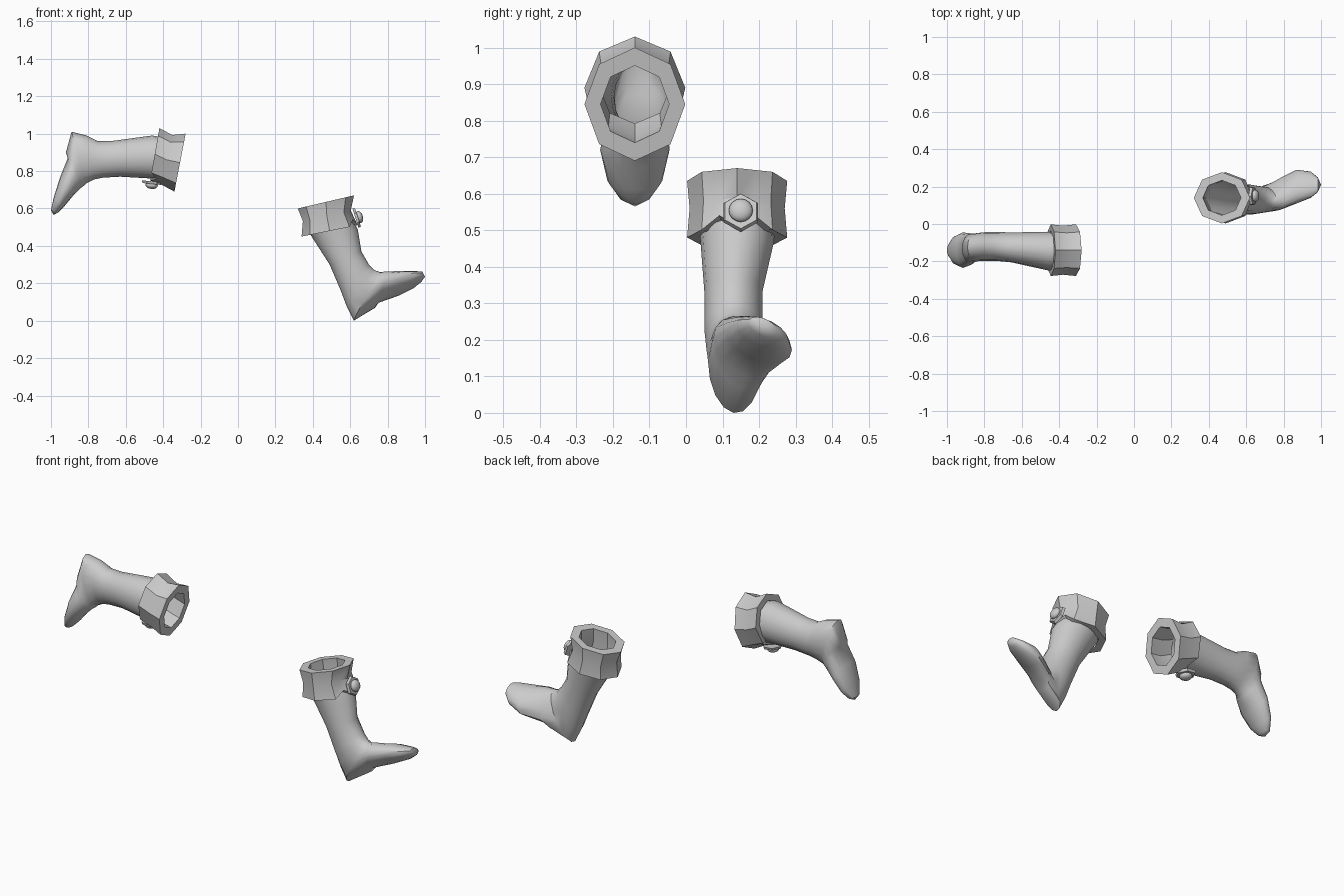
import bpy, bmesh, math
from mathutils import Vector

cube = bpy.data.objects.get("Cube")
if cube:
    bpy.data.objects.remove(cube, do_unlink=True)

leather = bpy.data.materials.new("grey leather")
leather.use_nodes = True
leather.diffuse_color = (.6, .6, .6, 1)
leather.node_tree.nodes["Principled BSDF"].inputs["Base Color"].default_value = (.6, .6, .6, 1)
SIDES = 16


def finish(name, bm, crease):
    """Turn a bmesh into a smooth shaded object."""
    bmesh.ops.recalc_face_normals(bm, faces=bm.faces)
    mesh = bpy.data.meshes.new(name)
    bm.to_mesh(mesh)
    bm.free()
    mesh.materials.append(leather)
    obj = bpy.data.objects.new(name, mesh)
    bpy.context.collection.objects.link(obj)
    bpy.ops.object.select_all(action="DESELECT")
    obj.select_set(True)
    bpy.context.view_layer.objects.active = obj
    bpy.ops.object.shade_smooth_by_angle(angle=math.radians(crease))
    return obj


def section(back, front, y, half_width, roll=0, scale=1, octagon=False):
    """Cross-section between a back (or sole) point and a front (or instep) point."""
    a = Vector((back[0], y, back[1]))
    b = Vector((front[0], y, front[1]))
    centre, forward = (a + b) / 2, (b - a) / 2
    side = Vector((0, half_width, -half_width * roll))
    points = []
    for i in range(SIDES):
        angle = math.tau * i / SIDES
        reach = scale
        if octagon and i % 2:
            reach *= math.cos(math.pi / 8)
        points.append(centre + (forward * math.cos(angle) + side * math.sin(angle)) * reach)
    return points


def loft(name, sections, tip=None, crease=40):
    """Skin a row of sections, optionally closing the end on a tip point."""
    bm = bmesh.new()
    rings = [[bm.verts.new(p) for p in s] for s in sections]
    for low, high in zip(rings, rings[1:]):
        for i in range(SIDES):
            j = (i + 1) % SIDES
            bm.faces.new((low[i], low[j], high[j], high[i]))
    if tip:
        end = bm.verts.new(tip)
        for i in range(SIDES):
            bm.faces.new((rings[-1][i], rings[-1][(i + 1) % SIDES], end))
    return finish(name, bm, crease)


def build_cuff(name, bottom, middle, top, y, half_width):
    """Folded cuff: scalloped lower edge, waist, thick rim and inner lining."""
    def ring(ends, scale=1):
        return section(*ends, y, half_width, scale=scale, octagon=True)
    hem = ring(bottom)
    rise = (Vector((top[1][0], 0, top[1][1])) - Vector((bottom[1][0], 0, bottom[1][1]))).normalized()
    for i in (1, SIDES - 1):
        hem[i] += rise * .035
    return loft(name, [ring(bottom, .74), hem, ring(middle, .95), ring(top),
                       ring(top, .68), ring(middle, .74), ring(bottom, .7)], crease=35)


def build_fastener(prefix, centre, normal):
    """Six-sided tab with a round button on it."""
    turn = Vector(normal).to_track_quat("Z", "Y").to_matrix().to_4x4()
    for part, offset, flat in (("tab", 0, 1), ("button", .014, .6)):
        bm = bmesh.new()
        if part == "tab":
            bmesh.ops.create_cone(bm, cap_ends=True, segments=6, radius1=.055,
                                  radius2=.05, depth=.014)
        else:
            bmesh.ops.create_uvsphere(bm, u_segments=16, v_segments=10, radius=.033)
        bmesh.ops.scale(bm, vec=(1, 1, flat), verts=bm.verts)
        bmesh.ops.transform(bm, matrix=turn, verts=bm.verts)
        shift = Vector(centre) + Vector(normal).normalized() * offset
        bmesh.ops.translate(bm, vec=shift, verts=bm.verts)
        finish(prefix + "_" + part, bm, 40)


# Standing boot: shaft, heel and foot as back point, front point, y, half width, roll
standing = [
    ((.37, .49), (.61, .54), .14, .105), ((.40, .44), (.64, .49), .14, .1),
    ((.49, .30), (.66, .37), .13, .08), ((.55, .16), (.70, .30), .13, .08),
    ((.58, .08), (.73, .27), .13, .075, .1), ((.62, 0), (.76, .26), .13, .07, .2),
    ((.73, .07), (.78, .26), .15, .08, .3), ((.75, .1), (.81, .26), .16, .085, .3),
    ((.86, .14), (.88, .26), .2, .09, .3), ((.94, .18), (.95, .26), .21, .07, .3),
    ((.98, .21), (.985, .26), .21, .04, .3)]
loft("standing_boot", [section(*s) for s in standing], tip=(1, .21, .235))
build_cuff("standing_cuff", ((.34, .45), (.64, .51)), ((.34, .53), (.61, .59)),
           ((.32, .6), (.62, .67)), .14, .137)
build_fastener("standing", (.635, .15, .55), (.94, 0, .3))

# Lying boot: the same parts, tipped forward
lying = [
    ((-.40, .98), (-.41, .75), -.145, .105), ((-.46, .99), (-.46, .76), -.145, .103),
    ((-.68, .96), (-.63, .77), -.125, .08), ((-.75, .96), (-.72, .765), -.12, .077),
    ((-.81, .99), (-.77, .755), -.12, .077), ((-.89, 1.01), (-.81, .735), -.125, .075),
    ((-.92, .9), (-.82, .725), -.13, .08), ((-.91, .87), (-.84, .71), -.135, .085),
    ((-.95, .77), (-.88, .67), -.14, .095), ((-.985, .66), (-.93, .61), -.14, .075),
    ((-1, .59), (-.96, .58), -.14, .04)]
loft("lying_boot", [section(*s) for s in lying], tip=(-.985, -.14, .565))
build_cuff("lying_cuff", ((-.42, 1.03), (-.47, .75)), ((-.35, 1), (-.41, .72)),
           ((-.28, 1), (-.34, .69)), -.14, .138)
build_fastener("lying", (-.46, -.14, .738), (-.1, 0, -1))
